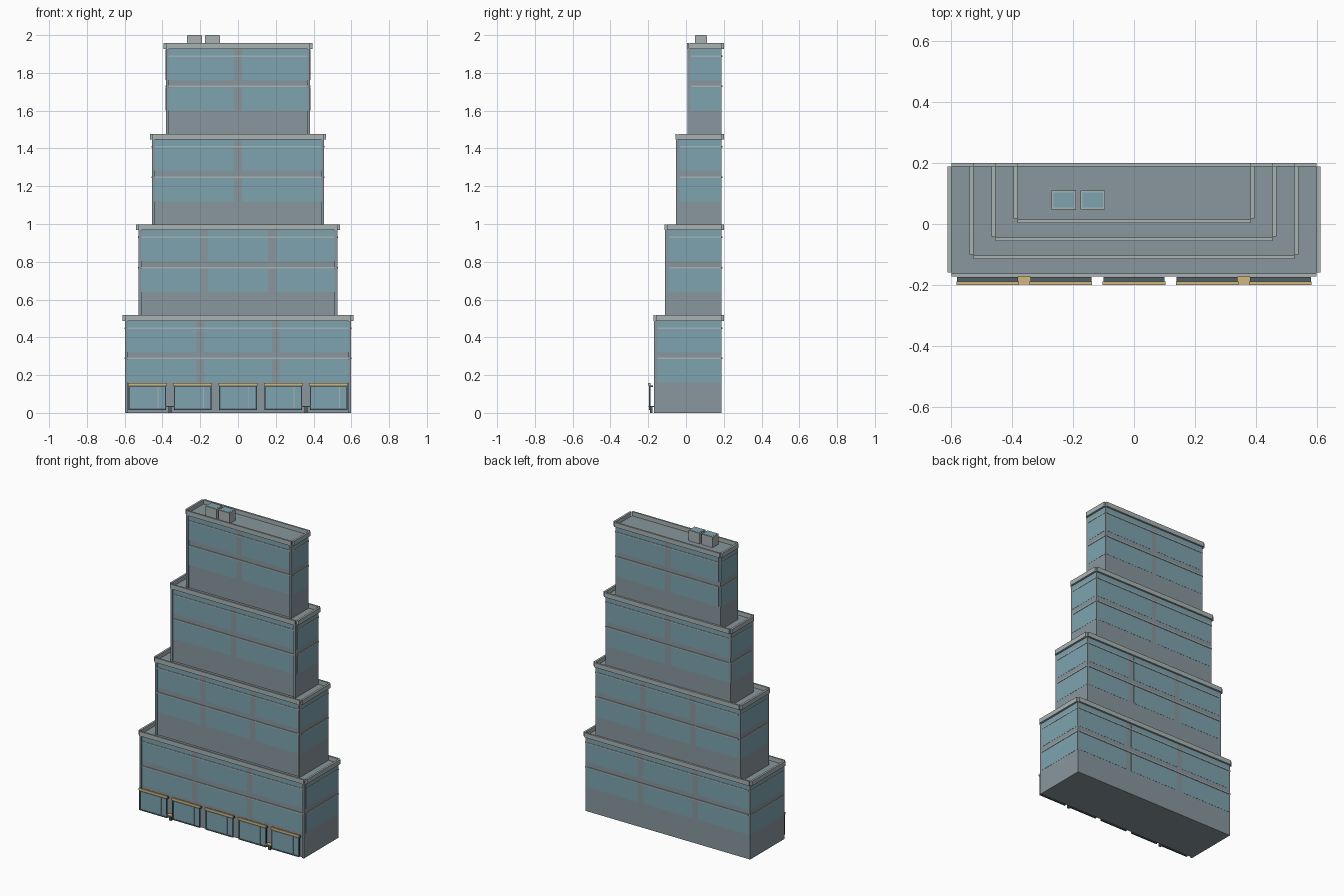
import bpy, bmesh

if "Cube" in bpy.data.objects:
    bpy.data.objects.remove(bpy.data.objects["Cube"])


def material(name, rgb):
    m = bpy.data.materials.new(name)
    m.diffuse_color = (*rgb, 1)
    m.use_nodes = True
    m.node_tree.nodes["Principled BSDF"].inputs["Base Color"].default_value = m.diffuse_color
    return m


WALL = material("wall_grey", (0.25, 0.31, 0.34))
TRIM = material("trim_grey", (0.40, 0.45, 0.45))
GLASS = material("window_blue", (0.21, 0.37, 0.43))
DARK = material("frame_dark", (0.08, 0.12, 0.14))
GOLD = material("sign_gold", (0.65, 0.47, 0.20))


def boxes(name, mat, spans):
    """One object made of boxes, each given as (x0, x1, y0, y1, z0, z1)."""
    bm = bmesh.new()
    for x0, x1, y0, y1, z0, z1 in spans:
        for v in bmesh.ops.create_cube(bm, size=1)["verts"]:
            v.co = ((x0, x1)[v.co.x > 0], (y0, y1)[v.co.y > 0], (z0, z1)[v.co.z > 0])
    mesh = bpy.data.meshes.new(name)
    bm.to_mesh(mesh)
    bm.free()
    mesh.materials.append(mat)
    ob = bpy.data.objects.new(name, mesh)
    bpy.context.collection.objects.link(ob)
    return ob


BACK = 0.188
E = 0.001  # window panels stand just proud of the wall

for k in range(4):
    base = 0.48 * k
    w = 0.598 - 0.072 * k
    front = -0.162 + 0.059 * k
    top = base + 0.49
    tag = f"tier_{k + 1}_"
    boxes(tag + "body", WALL, [(-w, w, front, BACK, base, top)])

    # Parapet of four bars hung outside the wall, open at the corners
    p0, p1 = base + 0.487, base + 0.517
    bars = [(-w, w, front - 0.011, front, p0, p1), (-w, w, BACK, 0.2, p0, p1)]
    for s in (-1, 1):
        a, b = sorted((s * w, s * (w + 0.013)))
        bars.append((a, b, front + 0.003, BACK + 0.001, p0, p1))
    boxes(tag + "parapet", TRIM, bars)

    # Front corner columns
    boxes(tag + "corner_columns", WALL,
          [(min(s * w, s * (w - 0.014)), max(s * w, s * (w - 0.014)),
            front - 0.008, front, base, p0) for s in (-1, 1)])

    # Windows: front and back divided into bays, sides one bay wide
    edges = [-w + 0.012, -0.2, 0.2, w - 0.012] if k == 0 else \
            [-w + 0.012, -0.18, 0.18, w - 0.012] if k == 1 else [-w + 0.012, 0, w - 0.012]
    panes = []
    for z0, z1 in ((0.16, 0.283), (0.323, 0.485)):
        z0, z1 = base + z0, base + z1
        for i in range(len(edges) - 1):
            x0 = edges[i] + (0.02 if i else 0)
            x1 = edges[i + 1] - (0.02 if i < len(edges) - 2 else 0)
            panes.append((x0, x1, front - E, front, z0, z1))
            panes.append((x0, x1, BACK, BACK + E, z0, z1))
        panes.append((w, w + E, front + 0.01, BACK - 0.003, z0, z1))
        panes.append((-w - E, -w, front + 0.01, BACK - 0.003, z0, z1))
    boxes(tag + "windows", GLASS, panes)

    # Thin ledges running all round
    ledges = []
    for z in (base + 0.288, base + 0.449):
        z0, z1 = z - 0.004, z + 0.004
        ledges += [(-w + 0.012, w - 0.012, front - 0.004, front, z0, z1),
                   (-w + 0.012, w - 0.012, BACK, BACK + 0.004, z0, z1),
                   (w, w + 0.003, front + 0.012, BACK, z0, z1),
                   (-w - 0.003, -w, front + 0.012, BACK, z0, z1)]
    boxes(tag + "ledges", TRIM, ledges)

# Rooftop units with framed blue lids
for i, x in enumerate((-0.23, -0.135)):
    boxes(f"roof_unit_{i + 1}", TRIM, [(x - 0.04, x + 0.04, 0.048, 0.11, 1.925, 1.999)])
    boxes(f"roof_unit_lid_{i + 1}", GLASS, [(x - 0.034, x + 0.034, 0.054, 0.104, 1.995, 2.0)])

# Shopfronts standing just ahead of the front wall
for i in range(5):
    c = -0.48 + 0.24 * i
    l, r = c - 0.1, c + 0.1
    boxes(f"shop_glass_{i + 1}", GLASS, [(l + 0.003, r - 0.003, -0.195, -0.190, 0.015, 0.147)])
    boxes(f"shop_frame_{i + 1}", DARK,
          [(l, r, -0.197, -0.174, 0.136, 0.146), (l, r, -0.197, -0.187, 0.014, 0.022),
           (l, l + 0.007, -0.197, -0.187, 0.014, 0.146), (r - 0.007, r, -0.197, -0.187, 0.014, 0.146)])
    boxes(f"shop_mullion_{i + 1}", TRIM, [(c + 0.055, c + 0.059, -0.197, -0.19, 0.022, 0.136)])
    boxes(f"shop_sign_{i + 1}", GOLD, [(l - 0.003, r + 0.003, -0.2, -0.189, 0.146, 0.159)])

# Small benches between the outer shopfronts
for n, x in (("left", -0.36), ("right", 0.36)):
    boxes(f"bench_seat_{n}", GOLD, [(x - 0.02, x + 0.02, -0.199, -0.17, 0.03, 0.037)])
    boxes(f"bench_legs_{n}", DARK, [(x - 0.008, x + 0.008, -0.19, -0.178, 0, 0.03)])
